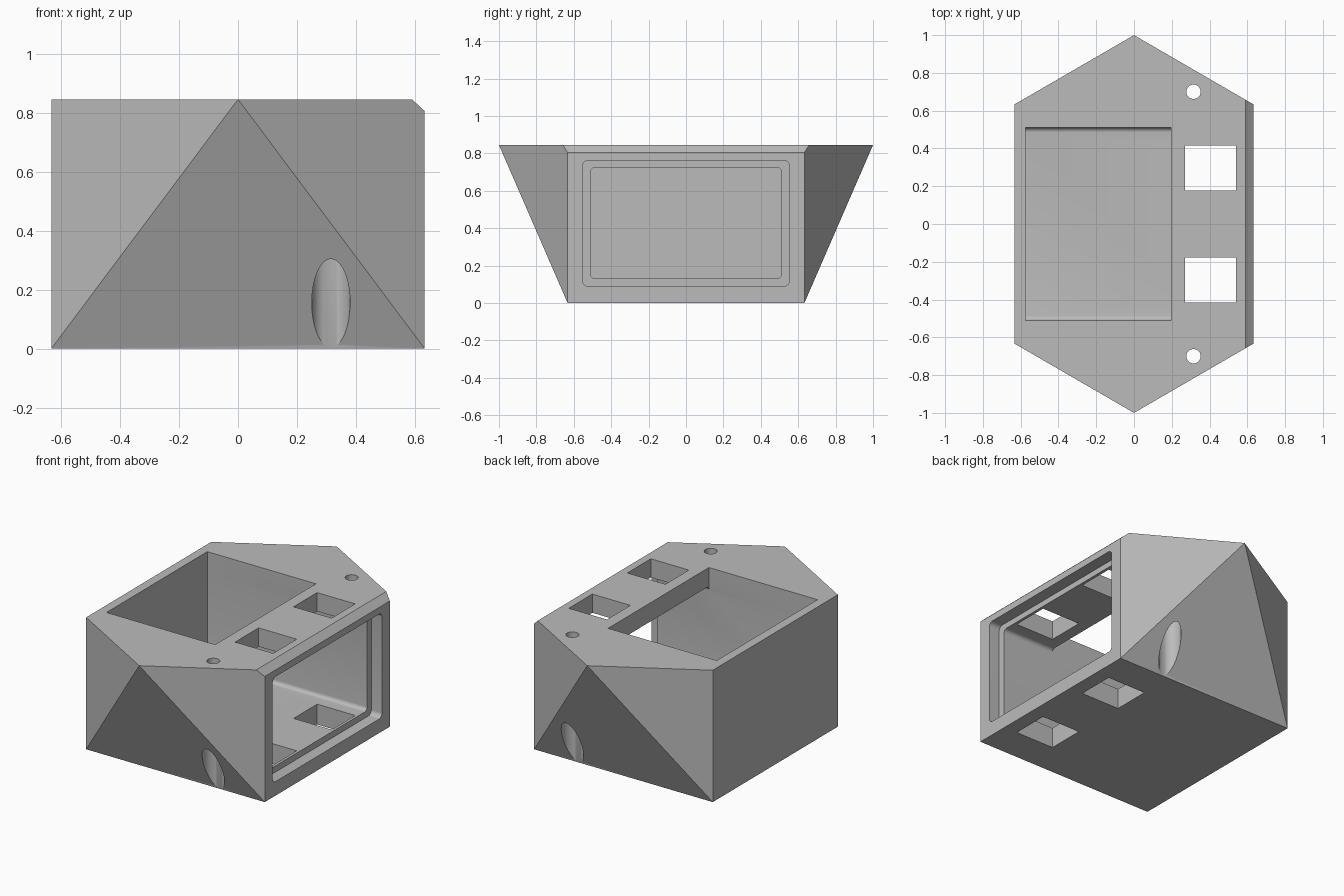
import bpy, bmesh
from mathutils import Matrix, Vector

if "Cube" in bpy.data.objects:
    bpy.data.objects.remove(bpy.data.objects["Cube"])

W, H = 0.633, 0.845          # half width, height
grey = bpy.data.materials.new("plain_grey")
grey.use_nodes = True
colour = (0.5, 0.5, 0.5, 1)
grey.diffuse_color = colour
grey.node_tree.nodes["Principled BSDF"].inputs["Base Color"].default_value = colour


def make_object(name, bm):
    bmesh.ops.recalc_face_normals(bm, faces=bm.faces)
    mesh = bpy.data.meshes.new(name)
    bm.to_mesh(mesh)
    bm.free()
    mesh.materials.append(grey)
    obj = bpy.data.objects.new(name, mesh)
    bpy.context.collection.objects.link(obj)
    return obj


def box(name, low, high, radius=0):
    """Box cutter, optionally rounded along its x edges."""
    low, high = Vector(low), Vector(high)
    bm = bmesh.new()
    bmesh.ops.create_cube(bm, size=1, matrix=Matrix.Translation((low + high) / 2)
                          @ Matrix.Diagonal((*(high - low), 1)))
    if radius:
        edges = [e for e in bm.edges
                 if abs(e.verts[0].co.x - e.verts[1].co.x) > 0.01]
        bmesh.ops.bevel(bm, geom=edges, offset=radius, segments=6,
                        profile=0.5, affect='EDGES')
    return make_object(name, bm)


def cylinder(name, x, y, radius, low, high):
    bm = bmesh.new()
    bmesh.ops.create_cone(bm, cap_ends=True, segments=48, radius1=radius,
                          radius2=radius, depth=high - low,
                          matrix=Matrix.Translation((x, y, (low + high) / 2)))
    return make_object(name, bm)


# Outer shell: square foot rising to a hexagonal top
bm = bmesh.new()
points = [(x, y, z) for x in (-W, W) for y in (-W, W) for z in (0, H)]
points += [(0, -1, H), (0, 1, H)]
for p in points:
    bm.verts.new(p)
bmesh.ops.convex_hull(bm, input=bm.verts)
bmesh.ops.dissolve_limit(bm, angle_limit=0.01, verts=bm.verts, edges=bm.edges)

# Chamfer along the open side's top edge
cut = bmesh.ops.bisect_plane(bm, geom=bm.verts[:] + bm.edges[:] + bm.faces[:],
                             plane_co=(0.59, 0, H), plane_no=(0.04, 0, 0.043),
                             clear_outer=True)
bmesh.ops.holes_fill(bm, edges=[g for g in cut["geom_cut"]
                                if isinstance(g, bmesh.types.BMEdge)])
housing = make_object("housing", bm)

# Main cavity, display recess and top pocket
cutters = [
    box("cavity", (-0.575, -0.51, 0.13), (0.8, 0.51, 0.725), 0.025),
    box("panel_recess", (0.558, -0.553, 0.09), (0.8, 0.553, 0.762), 0.03),
    box("top_pocket", (-0.575, -0.51, 0.69), (0.195, 0.51, 1)),
]

# Square openings through roof and floor, and counterbored screw holes
for side, label in ((-1, "front"), (1, "back")):
    y = side * 0.296
    cutters += [
        box(label + "_opening", (0.27, y - 0.119, -0.1), (0.54, y + 0.119, 1)),
        cylinder(label + "_screw_hole", 0.315, side * 0.7, 0.038, 0.4, 1),
        cylinder(label + "_counterbore", 0.315, side * 0.7, 0.065, -0.1, 0.6),
    ]

bpy.ops.object.select_all(action='DESELECT')
bpy.context.view_layer.objects.active = housing
housing.select_set(True)
for cutter in cutters:
    cutter.hide_render = True
    mod = housing.modifiers.new(cutter.name, 'BOOLEAN')
    mod.operation = 'DIFFERENCE'
    mod.solver = 'EXACT'
    mod.object = cutter
    bpy.ops.object.modifier_apply(modifier=mod.name)
    bpy.data.objects.remove(cutter)

bpy.ops.object.shade_smooth_by_angle(angle=0.5)
